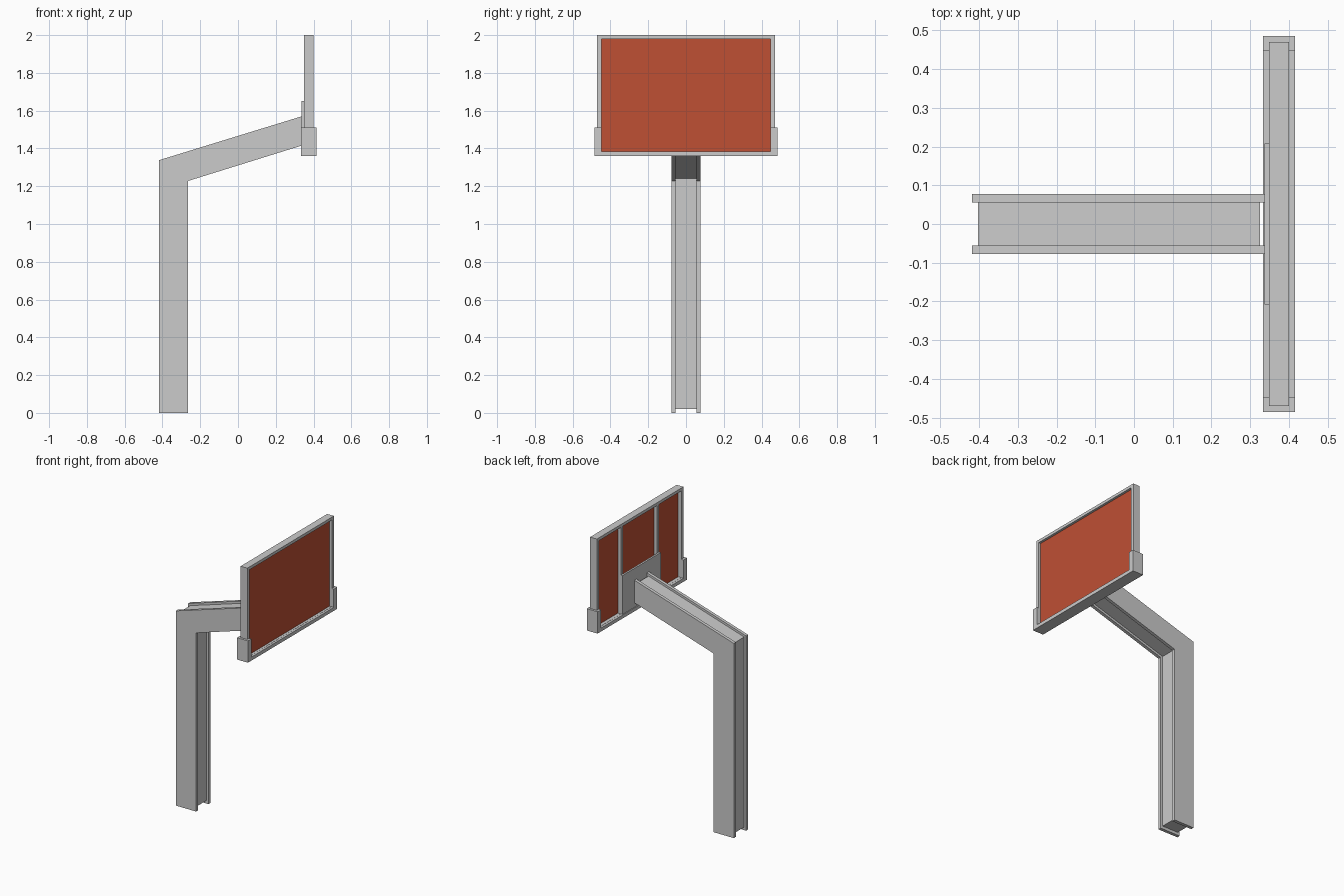
import bpy, bmesh

if "Cube" in bpy.data.objects:
    bpy.data.objects.remove(bpy.data.objects["Cube"])


def finish(name, bm, mat=None):
    bmesh.ops.recalc_face_normals(bm, faces=bm.faces)
    mesh = bpy.data.meshes.new(name)
    bm.to_mesh(mesh)
    bm.free()
    ob = bpy.data.objects.new(name, mesh)
    bpy.context.collection.objects.link(ob)
    if mat:
        mesh.materials.append(mat)
    return ob


def extrude(name, pts, axis, lo, hi):
    """Extrude a 2D outline along 'x' (pts are y,z) or 'y' (pts are x,z)."""
    bm = bmesh.new()
    place = (lambda a, b, d: (d, a, b)) if axis == 'x' else (lambda a, b, d: (a, d, b))
    rings = [[bm.verts.new(place(a, b, d)) for a, b in pts] for d in (lo, hi)]
    n = len(pts)
    for ring in rings:
        bm.faces.new(ring)
    for i in range(n):
        j = (i + 1) % n
        bm.faces.new((rings[0][i], rings[0][j], rings[1][j], rings[1][i]))
    return finish(name, bm)


def box(name, x, y, z, mat=None):
    bm = bmesh.new()
    bmesh.ops.create_cube(bm, size=1)
    for v in bm.verts:
        v.co = [(r[0] + r[1]) / 2 + c * (r[1] - r[0]) for r, c in zip((x, y, z), v.co)]
    return finish(name, bm, mat)


def frame(name, x, outer, inner):
    """Closed rectangular frame; outer and inner are (half width, z low, z high)."""
    bm = bmesh.new()
    loops = []
    for d, (w, lo, hi) in ((x[0], outer), (x[1], outer), (x[1], inner), (x[0], inner)):
        loops.append([bm.verts.new((d, y, z)) for y, z in ((-w, lo), (w, lo), (w, hi), (-w, hi))])
    for k in range(4):
        a, b = loops[k], loops[(k + 1) % 4]
        for i in range(4):
            j = (i + 1) % 4
            bm.faces.new((a[i], a[j], b[j], b[i]))
    return finish(name, bm)


red = bpy.data.materials.new("board_red")
red.diffuse_color = (0.52, 0.08, 0.034, 1)
red.use_nodes = True
red.node_tree.nodes["Principled BSDF"].inputs["Base Color"].default_value = red.diffuse_color

# Cranked I-beam post: two flanges and a recessed core
flange = [(-0.418, 0), (-0.264, 0), (-0.264, 1.228), (0.337, 1.415), (0.337, 1.57), (-0.418, 1.338)]
core = [(-0.403, 0.02), (-0.28, 0.02), (-0.28, 1.24), (0.325, 1.428), (0.325, 1.551), (-0.403, 1.327)]
extrude("post_core", core, 'y', -0.056, 0.056)
for side, lo, hi in (("left", -0.078, -0.056), ("right", 0.056, 0.078)):
    extrude("post_flange_" + side, flange, 'y', lo, hi)

# Mounting plate and the vertical struts behind the board
box("mounting_plate", (0.337, 0.35), (-0.208, 0.208), (1.385, 1.652))
for side, s in (("left", -1), ("right", 1)):
    y = sorted((s * 0.186, s * 0.208))
    box("strut_" + side, (0.35, 0.373), y, (1.38, 1.98))

# Backboard panel in its frame
box("board_panel", (0.372, 0.384), (-0.449, 0.449), (1.383, 1.982), red)
frame("board_frame", (0.349, 0.4), (0.47, 1.365, 2.0), (0.447, 1.385, 1.98))

# U-shaped padding around the lower edge
pad = [(-0.485, 1.36), (0.485, 1.36), (0.485, 1.51), (0.447, 1.51),
       (0.447, 1.384), (-0.447, 1.384), (-0.447, 1.51), (-0.485, 1.51)]
extrude("edge_padding", pad, 'x', 0.333, 0.415)
